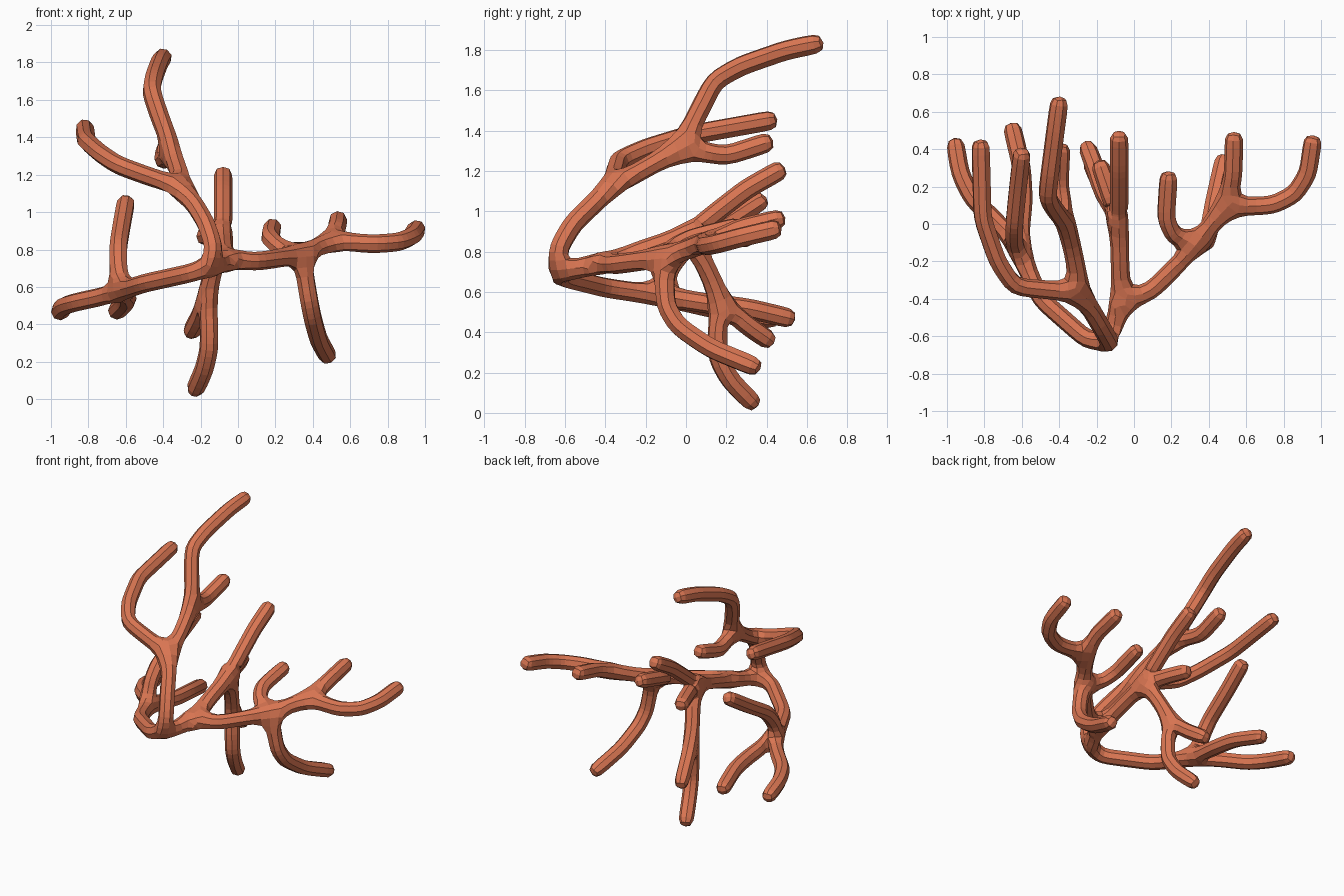
import bpy, bmesh

coral = bpy.data.materials.new("coral orange")
coral.diffuse_color = (0.70, 0.18, 0.085, 1)

bm = bmesh.new()
skin = bm.verts.layers.skin.verify()
nodes = {}
RADIUS = 0.054
TIP = 0.04


def node(p):
    """Shared points become forks."""
    if p not in nodes:
        v = bm.verts.new(p)
        v[skin].radius = (RADIUS, RADIUS)
        nodes[p] = v
    return nodes[p]


def branch(*pts):
    for a, b in zip(pts, pts[1:]):
        bm.edges.new((node(a), node(b)))


# fork points
root = (-0.135, -0.64, 0.70)
upper = (-0.28, -0.37, 1.12)
crown = (-0.35, -0.03, 1.31)
left = (-0.62, -0.13, 0.58)
mid = (-0.07, -0.42, 0.74)
right = (0.34, -0.11, 0.77)
far = (0.48, 0.09, 0.84)
spine = (-0.08, 0.02, 0.885)
low = (-0.17, 0.18, 0.54)

# upper limb and its three tips
branch(root, (-0.13, -0.63, 0.82), (-0.17, -0.56, 0.94), upper)
branch(upper, (-0.64, -0.335, 1.25), (-0.73, -0.20, 1.31), (-0.81, 0.03, 1.38), (-0.82, 0.42, 1.45))
branch(upper, crown, (-0.465, 0.14, 1.645), (-0.45, 0.27, 1.72), (-0.42, 0.50, 1.80), (-0.40, 0.65, 1.83))
branch(crown, (-0.40, 0.20, 1.275), (-0.39, 0.40, 1.34))

# left limb and its three tips
branch(root, (-0.25, -0.62, 0.675), (-0.50, -0.40, 0.62), left)
branch(left, (-0.72, 0.0, 0.55), (-0.86, 0.13, 0.52), (-0.93, 0.27, 0.50), (-0.955, 0.43, 0.465))
branch(left, (-0.59, 0.12, 0.54), (-0.60, 0.30, 0.52), (-0.65, 0.51, 0.47))
branch(left, (-0.64, -0.08, 0.72), (-0.64, 0.0, 0.82), (-0.62, 0.20, 0.94), (-0.60, 0.37, 1.05))

# long straight middle limb
branch(root, mid, spine, (-0.08, 0.12, 0.97), (-0.08, 0.30, 1.11), (-0.08, 0.46, 1.20))

# right limb and its four tips
branch(mid, (0.09, -0.36, 0.735), right)
branch(right, (0.21, -0.06, 0.82), (0.17, 0.03, 0.865), (0.185, 0.25, 0.92))
branch(right, (0.38, -0.10, 0.53), (0.40, -0.04, 0.43), (0.43, 0.12, 0.32), (0.48, 0.34, 0.23))
branch(right, far)
branch(far, (0.53, 0.25, 0.91), (0.535, 0.46, 0.96))
branch(far, (0.74, 0.10, 0.83), (0.86, 0.16, 0.84), (0.93, 0.27, 0.87), (0.955, 0.44, 0.91))

# inner drooping limb with one short upper tip and two lower tips
branch(spine, (-0.18, 0.31, 0.87))
branch(spine, (-0.13, 0.11, 0.70), low)
branch(low, (-0.20, 0.28, 0.45), (-0.25, 0.41, 0.36))
branch(low, (-0.155, 0.155, 0.40), (-0.155, 0.16, 0.27), (-0.18, 0.22, 0.16), (-0.23, 0.33, 0.05))

# push every free tip out to its full length
for v in bm.verts:
    if len(v.link_edges) == 1:
        inward = v.link_edges[0].other_vert(v)
        v.co += (v.co - inward.co).normalized() * TIP
nodes[root][skin].use_root = True

mesh = bpy.data.meshes.new("coral_branches")
bm.to_mesh(mesh)
bm.free()
obj = bpy.data.objects.new("coral_branches", mesh)
bpy.context.collection.objects.link(obj)
mesh.materials.append(coral)

# tube skin with eight-sided, faceted branches
s = obj.modifiers.new("skin", 'SKIN')
s.use_smooth_shade = False
sub = obj.modifiers.new("subdivide", 'SUBSURF')
sub.levels = sub.render_levels = 1
